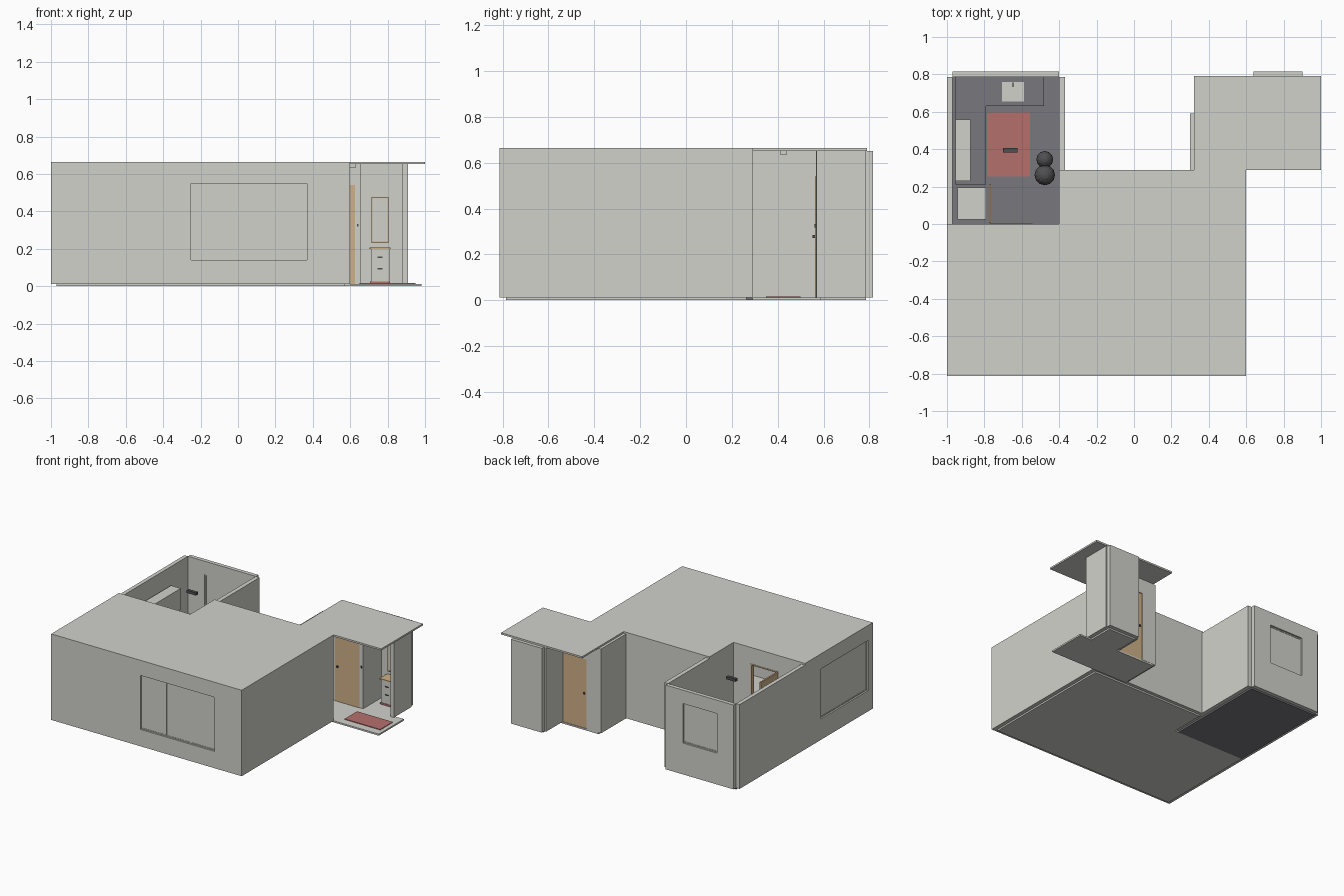
import bpy, bmesh
from mathutils import Matrix, Vector

cube = bpy.data.objects.get("Cube")
if cube:
    bpy.data.objects.remove(cube, do_unlink=True)


def material(name, rgb):
    m = bpy.data.materials.new(name)
    m.use_nodes = True
    color = (*rgb, 1)
    m.diffuse_color = color
    m.node_tree.nodes["Principled BSDF"].inputs["Base Color"].default_value = color
    return m


PLASTER = material("plaster white", (0.64, 0.64, 0.60))
FLOOR = material("slate grey", (0.19, 0.19, 0.205))
WOOD = material("pale wood", (0.62, 0.44, 0.25))
RED = material("rug red", (0.46, 0.16, 0.15))
DARK = material("charcoal", (0.08, 0.08, 0.085))


def finish(bm, name, mat):
    mesh = bpy.data.meshes.new(name)
    bm.to_mesh(mesh)
    bm.free()
    mesh.materials.append(mat)
    obj = bpy.data.objects.new(name, mesh)
    bpy.context.collection.objects.link(obj)
    return obj


def boxes(name, mat, *spans):
    """One object from boxes given as (x0, x1, y0, y1, z0, z1)."""
    bm = bmesh.new()
    for x0, x1, y0, y1, z0, z1 in spans:
        place = Matrix.Translation(((x0 + x1) / 2, (y0 + y1) / 2, (z0 + z1) / 2))
        size = Matrix.Diagonal((x1 - x0, y1 - y0, z1 - z0, 1))
        bmesh.ops.create_cube(bm, size=1, matrix=place @ size)
    return finish(bm, name, mat)


def prism(name, mat, outline, z0, z1):
    bm = bmesh.new()
    face = bm.faces.new([bm.verts.new((x, y, z0)) for x, y in outline])
    ext = bmesh.ops.extrude_face_region(bm, geom=[face])
    top = [v for v in ext["geom"] if isinstance(v, bmesh.types.BMVert)]
    bmesh.ops.translate(bm, verts=top, vec=Vector((0, 0, z1 - z0)))
    bmesh.ops.recalc_face_normals(bm, faces=bm.faces)
    return finish(bm, name, mat)


BASE, TOP, ROOF = 0.012, 0.652, 0.665
T = 0.03  # wall thickness


def wall(name, axis, d0, d1, u0, u1, hole=None, top=TOP):
    """Wall running along axis; hole is (u0, u1, z0, z1)."""
    def span(a, b, z0, z1):
        return (a, b, d0, d1, z0, z1) if axis == "x" else (d0, d1, a, b, z0, z1)
    if not hole:
        return boxes(name, PLASTER, span(u0, u1, BASE, top))
    a, b, z0, z1 = hole
    parts = [span(u0, a, BASE, top), span(b, u1, BASE, top), span(a, b, z1, top)]
    if z0 > BASE:
        parts.append(span(a, b, BASE, z0))
    return boxes(name, PLASTER, *parts)


def window(name, axis, d0, d1, hole, panes):
    """Frame, mullions and a thin pane filling a wall hole."""
    a, b, z0, z1 = hole
    f, mid = 0.008, (d0 + d1) / 2
    bars = [(a, b, z0, z0 + f), (a, b, z1 - f, z1)]
    for i in range(panes + 1):
        u = a + (b - a - f) * i / panes
        bars.append((u, u + f, z0 + f, z1 - f))
    spans = [(p, q, d0, d1, r, s) for p, q, r, s in bars]
    spans.append((a, b, mid - 0.003, mid + 0.003, z0, z1))
    if axis == "y":
        spans = [(s[2], s[3], s[0], s[1], s[4], s[5]) for s in spans]
    boxes(name, PLASTER, *spans)


# Floors
prism("main_floor", PLASTER, [(-0.97, -0.785), (0.57, -0.785), (0.57, 0.265),
                              (-0.37, 0.265), (-0.37, 0), (-0.97, 0)], 0, BASE)
boxes("kitchen_floor", FLOOR, (-0.97, -0.4, 0, 0.785, 0, BASE))
prism("porch_floor", PLASTER, [(0.32, 0.29), (0.98, 0.29), (0.98, 0.59), (0.88, 0.59),
                               (0.88, 0.785), (0.65, 0.785), (0.65, 0.59), (0.32, 0.59)], 0, BASE)

# Flat roof
prism("roof", PLASTER, [(-1, -0.813), (0.6, -0.813), (0.6, 0.29), (1, 0.29), (1, 0.79),
                        (0.32, 0.79), (0.32, 0.29), (-0.4, 0.29), (-0.4, 0), (-1, 0)], TOP, ROOF)

# Main walls
front_hole = (-0.25, 0.37, 0.14, 0.55)
side_hole = (-0.76, -0.19, 0.17, 0.55)
back_hole = (-0.83, -0.545, 0.25, 0.55)
wall("front_wall", "x", -0.813, -0.783, -1, 0.6, front_hole)
window("front_window", "x", -0.801, -0.79, front_hole, 3)
wall("right_side_wall", "y", -1, -0.97, -0.783, 0.785, side_hole)
window("side_window", "y", -0.988, -0.977, side_hole, 1)
wall("left_side_wall", "y", 0.57, 0.6, -0.783, 0.29)
wall("main_back_wall", "x", 0.26, 0.29, -0.37, 0.57)

# Kitchen walls, open to the sky
wall("kitchen_back_wall", "x", 0.785, 0.815, -0.97, -0.4, back_hole)
window("kitchen_window", "x", 0.792, 0.803, back_hole, 1)
wall("kitchen_side_wall", "y", -0.4, -0.368, 0, 0.785)
wall("kitchen_front_wall", "x", -T, 0, -0.97, -0.4, (-0.77, -0.545, BASE, 0.54))
boxes("kitchen_door", WOOD, (-0.776, -0.764, 0.005, 0.21, BASE, 0.54))
boxes("kitchen_door_frame", WOOD, (-0.772, -0.764, -T, 0.003, BASE, 0.54),
      (-0.551, -0.543, -T, 0.003, BASE, 0.54), (-0.772, -0.543, -T, 0.003, 0.532, 0.541))

# Kitchen furniture
boxes("counter_base", PLASTER, (-0.955, -0.8, 0.215, 0.785, BASE, 0.205),
      (-0.8, -0.485, 0.64, 0.785, BASE, 0.205))
prism("countertop", FLOOR, [(-0.955, 0.21), (-0.79, 0.21), (-0.79, 0.63), (-0.48, 0.63),
                            (-0.48, 0.785), (-0.955, 0.785)], 0.205, 0.22)
boxes("sink", PLASTER, (-0.705, -0.588, 0.655, 0.76, 0.21, 0.224))
boxes("faucet", DARK, (-0.65, -0.643, 0.75, 0.757, 0.22, 0.27),
      (-0.65, -0.643, 0.732, 0.757, 0.265, 0.272))
boxes("upper_cabinet", PLASTER, (-0.955, -0.873, 0.23, 0.56, 0.36, 0.52))
boxes("fridge", PLASTER, (-0.945, -0.79, 0.025, 0.195, BASE, 0.4))
boxes("kitchen_rug", RED, (-0.785, -0.555, 0.255, 0.595, BASE, 0.018))
boxes("kitchen_lamp", DARK, (-0.7, -0.622, 0.383, 0.407, 0.6, 0.62))

# Round bins with domed lids
for name, y, r in (("small_bin", 0.345, 0.045), ("large_bin", 0.262, 0.055)):
    bm = bmesh.new()
    bmesh.ops.create_cone(bm, cap_ends=True, segments=12, radius1=r * 0.8, radius2=r, depth=0.1,
                          matrix=Matrix.Translation((-0.477, y, BASE + 0.05)))
    bmesh.ops.create_uvsphere(bm, u_segments=12, v_segments=8, radius=r,
                              matrix=Matrix.Translation((-0.477, y, BASE + 0.1)))
    finish(bm, name, DARK)

# Entry walls and door
door_hole = (0.42, 0.625, BASE, 0.54)
wall("entry_side_wall", "y", 0.3, 0.32, 0.29, 0.59)
wall("entry_back_wall", "x", 0.567, 0.592, 0.32, 0.655, door_hole)
boxes("entry_door", WOOD, (0.42, 0.625, 0.563, 0.585, BASE, 0.54))
boxes("door_knobs", DARK, (0.437, 0.449, 0.552, 0.563, 0.272, 0.284),
      (0.437, 0.449, 0.585, 0.596, 0.272, 0.284))
boxes("light_switch", DARK, (0.635, 0.645, 0.561, 0.567, 0.318, 0.332))

# Alcove walls
wall("alcove_right_wall", "y", 0.625, 0.655, 0.592, 0.785)
wall("alcove_left_wall", "y", 0.88, 0.91, 0.57, 0.785)
wall("alcove_back_wall", "x", 0.785, 0.815, 0.64, 0.9)

# Alcove cabinet and mirror
boxes("cabinet", PLASTER, (0.71, 0.81, 0.7, 0.785, 0.025, 0.2))
boxes("cabinet_plinth", RED, (0.707, 0.813, 0.697, 0.785, BASE, 0.025))
boxes("cabinet_top", WOOD, (0.704, 0.816, 0.693, 0.785, 0.2, 0.208))
boxes("cabinet_handles", DARK, *[(0.747, 0.773, 0.694, 0.7, z, z + 0.006) for z in (0.09, 0.152)])
boxes("mirror", PLASTER, (0.718, 0.8, 0.78, 0.785, 0.238, 0.472))
boxes("mirror_frame", WOOD, (0.714, 0.72, 0.776, 0.785, 0.232, 0.478),
      (0.798, 0.804, 0.776, 0.785, 0.232, 0.478),
      (0.72, 0.798, 0.776, 0.785, 0.232, 0.238), (0.72, 0.798, 0.776, 0.785, 0.472, 0.478))

# Porch rug and ceiling lamp
boxes("porch_rug", RED, (0.65, 0.95, 0.35, 0.5, BASE, 0.017))
boxes("porch_lamp", PLASTER, (0.6, 0.63, 0.41, 0.44, 0.635, TOP))
